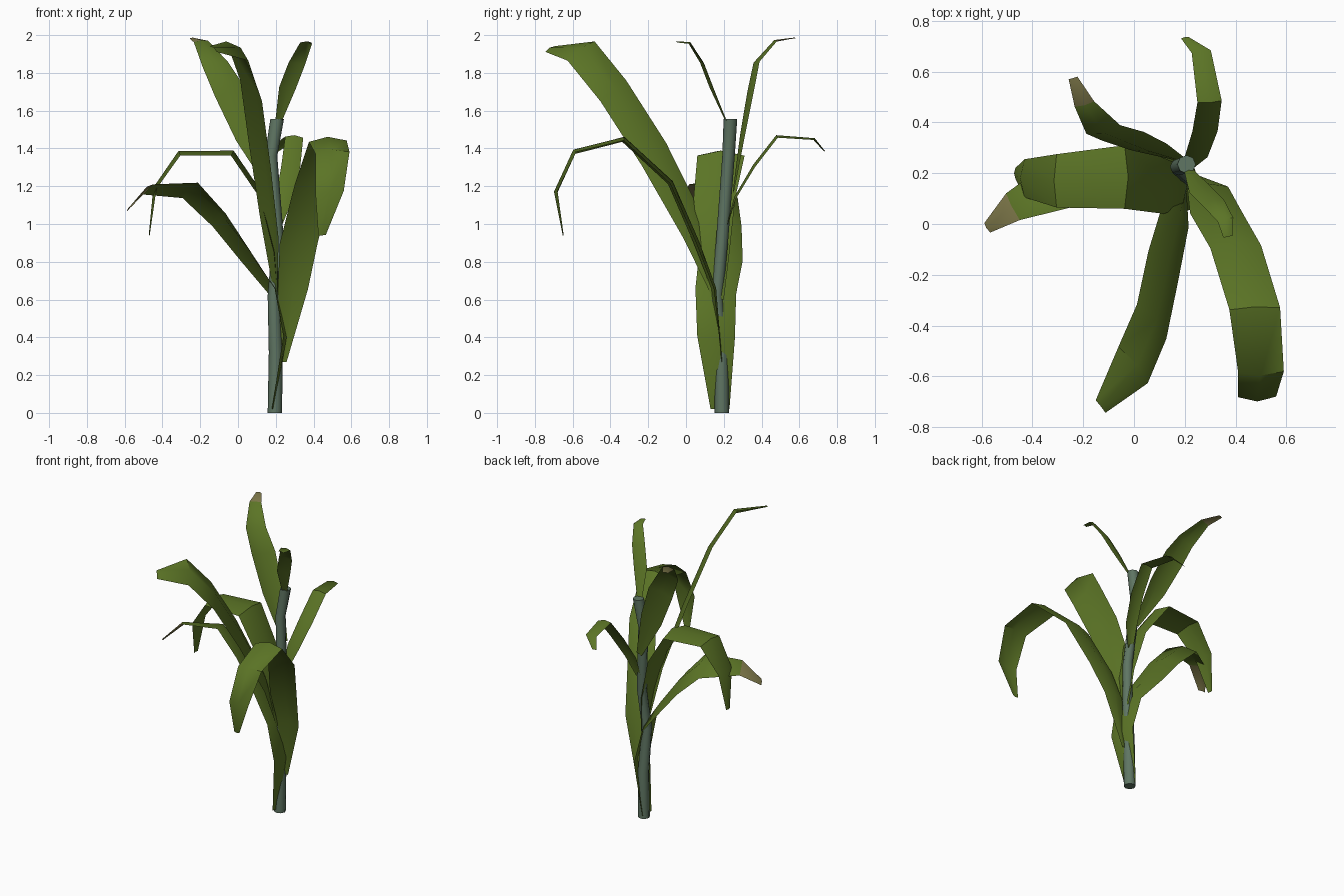
import bpy, bmesh, math
from mathutils import Vector

if "Cube" in bpy.data.objects:
    bpy.data.objects.remove(bpy.data.objects["Cube"])


def material(name, rgb):
    m = bpy.data.materials.new(name)
    m.diffuse_color = (*rgb, 1)
    m.use_nodes = True
    m.node_tree.nodes["Principled BSDF"].inputs["Base Color"].default_value = m.diffuse_color
    return m


GREEN = material("leaf green", (0.105, 0.175, 0.019))
STALK = material("stalk grey green", (0.115, 0.18, 0.125))
DRY = material("dry leaf tip", (0.20, 0.18, 0.065))


def finish(name, bm, mats, angle):
    me = bpy.data.meshes.new(name)
    bm.to_mesh(me)
    bm.free()
    for m in mats:
        me.materials.append(m)
    ob = bpy.data.objects.new(name, me)
    bpy.context.collection.objects.link(ob)
    bpy.ops.object.select_all(action='DESELECT')
    bpy.context.view_layer.objects.active = ob
    ob.select_set(True)
    bpy.ops.object.shade_smooth_by_angle(angle=math.radians(angle))
    return ob


def leaf(name, rows, side_start, side_end, dry=False):
    """Strip blade: rows are (x, y, z, half width); the midrib is arched up."""
    a, b = Vector(side_start).normalized(), Vector(side_end).normalized()
    pts = [Vector(r[:3]) for r in rows]
    n = len(rows)
    frames = []
    for i, p in enumerate(pts):
        side = a.lerp(b, i / (n - 1)).normalized()
        tangent = pts[min(i + 1, n - 1)] - pts[max(i - 1, 0)]
        frames.append((p, side, tangent.cross(side).normalized(), rows[i][3]))
    up = 1 if sum(f[2].z for f in frames) > 0 else -1
    bm = bmesh.new()
    grid = []
    for p, side, nor, w in frames:
        lift = nor * up * w * 0.12
        grid.append([bm.verts.new(p + side * (w * s) + lift * (1 if s == 0 else -1))
                     for s in (-1, 0, 1)])
    for i in range(n - 1):
        for j in range(2):
            q = [grid[i][j], grid[i][j + 1], grid[i + 1][j + 1], grid[i + 1][j]]
            f = bm.faces.new(q if up < 0 else q[::-1])
            f.normal_update()
            if dry and i == n - 2:
                f.material_index = 1
    finish(name, bm, [GREEN, DRY], 50)


# Stalk: slightly wavy eight-sided stem
bm = bmesh.new()
rings = []
for x, y, z, r in [(.195, .19, 0, .038), (.2, .188, .32, .037), (.19, .163, .62, .033),
                   (.212, .19, .9, .032), (.175, .225, 1.36, .033), (.207, .235, 1.555, .036)]:
    rings.append([bm.verts.new((x + r * math.cos(k * math.pi / 4),
                                y + r * math.sin(k * math.pi / 4), z)) for k in range(8)])
for lo, hi in zip(rings, rings[1:]):
    for k in range(8):
        bm.faces.new((lo[k], lo[(k + 1) % 8], hi[(k + 1) % 8], hi[k]))
bm.faces.new(rings[0][::-1])
bm.faces.new(rings[-1])
finish("stalk", bm, [STALK], 50)

# Leaves, lowest to highest
leaf("low_left_leaf",
     [(.185, .18, .02, .05), (.245, .16, .4, .1), (.19, .16, .65, .11), (.05, .19, .84, .12),
      (-.09, .19, 1.03, .12), (-.25, .18, 1.19, .115), (-.48, .07, 1.19, .065),
      (-.58, -.015, 1.08, .025)], (0, 1, 0), (-.5, .8, -.5), True)
leaf("front_right_leaf",
     [(.245, .19, .27, .012), (.29, .15, .66, .08), (.32, .06, .9, .1), (.4, -.08, 1.22, .1),
      (.475, -.33, 1.45, .1), (.5, -.59, 1.385, .09), (.485, -.69, 1.17, .075),
      (.445, -.65, .94, .02)], (1, .1, -.05), (1, 0, 0.1))
leaf("left_leaf",
     [(.215, .17, .6, .03), (.2, .15, .85, .08), (.13, .15, 1.14, .11), (-.03, .185, 1.375, .125),
      (-.31, .17, 1.375, .105), (-.44, .18, 1.19, .075), (-.47, .2, .94, .02)],
     (0, 1, 0), (0, 1, 0))
leaf("tall_front_leaf",
     [(.2, .15, .62, .015), (.175, .045, .98, .09), (.125, -.165, 1.375, .105),
      (.08, -.38, 1.71, .105), (.005, -.555, 1.925, .105), (-.13, -.72, 1.93, .035)],
     (.1, -.1, -.12), (.1, -.13, -.08))
leaf("back_right_leaf",
     [(.215, .22, 1.0, .02), (.245, .26, 1.14, .045), (.28, .36, 1.31, .05),
      (.298, .48, 1.465, .048), (.265, .68, 1.45, .038), (.2, .735, 1.385, .015)],
     (1, -.1, -.15), (1, .2, 0))
leaf("back_left_leaf",
     [(.19, .25, 1.17, .02), (.06, .295, 1.47, .075), (-.04, .335, 1.7, .085),
      (-.12, .365, 1.85, .07), (-.195, .47, 1.97, .04), (-.24, .575, 1.985, .018)],
     (.85, .15, .45), (1, .3, 0), True)
leaf("top_leaf",
     [(.21, .22, 1.53, .015), (.26, .14, 1.72, .045), (.31, .09, 1.85, .045),
      (.36, .02, 1.96, .032), (.37, -.05, 1.965, .018)], (.9, .25, -.16), (.9, .2, -.1))
